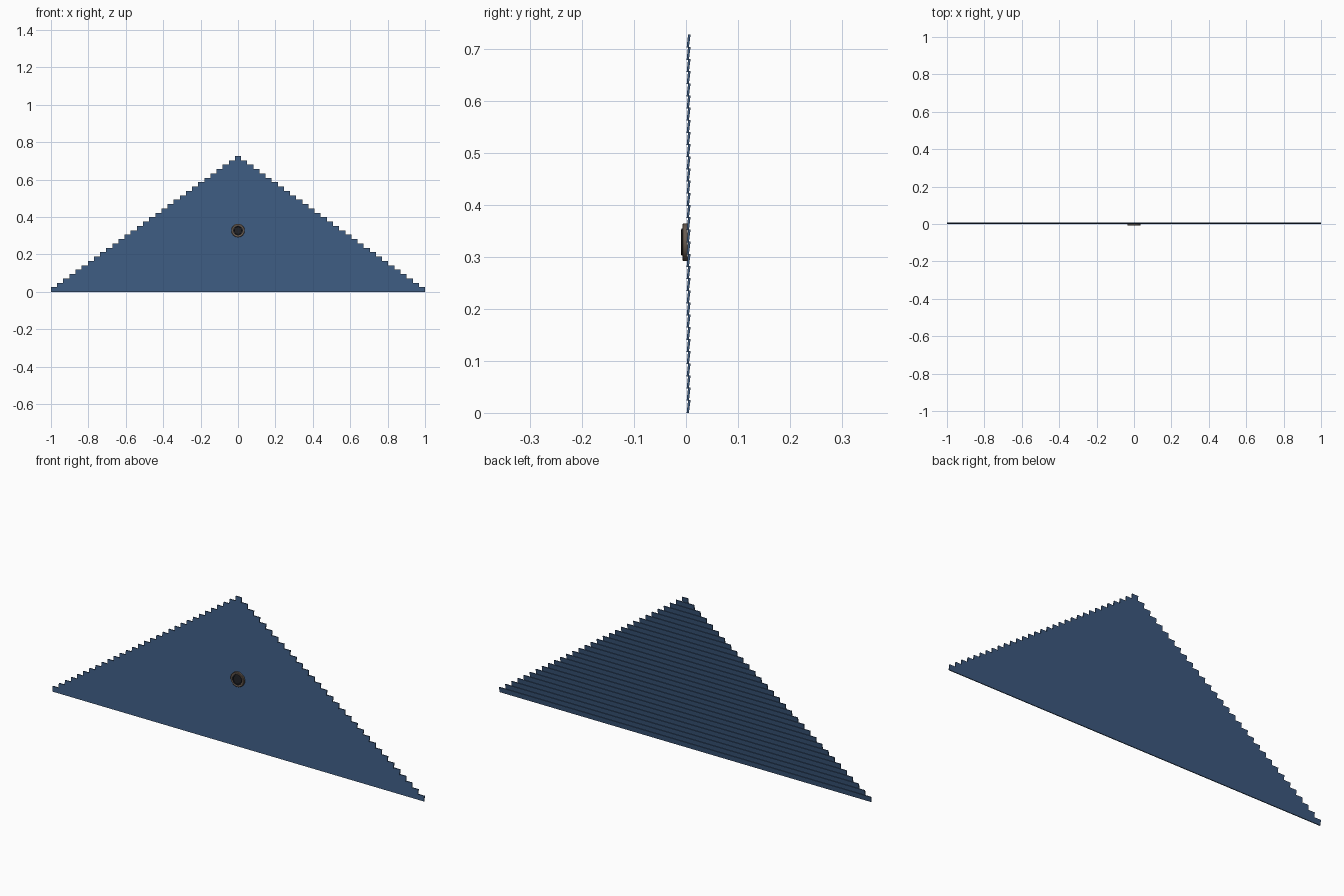
import bpy, bmesh, math

if "Cube" in bpy.data.objects:
    bpy.data.objects.remove(bpy.data.objects["Cube"])

def material(name, rgb):
    m = bpy.data.materials.new(name)
    m.diffuse_color = (*rgb, 1)
    m.use_nodes = True
    m.node_tree.nodes["Principled BSDF"].inputs["Base Color"].default_value = m.diffuse_color
    return m

BLUE = material("blue_paint", (0.045, 0.10, 0.21))
BRONZE = material("bronze", (0.14, 0.105, 0.08))
DARK = material("dark_recess", (0.015, 0.016, 0.02))

def make_object(name, bm, mat):
    bmesh.ops.recalc_face_normals(bm, faces=bm.faces)
    me = bpy.data.meshes.new(name)
    bm.to_mesh(me)
    bm.free()
    me.materials.append(mat)
    ob = bpy.data.objects.new(name, me)
    bpy.context.collection.objects.link(ob)
    return ob

# Lap siding: tilted boards, each narrower than the one below
COUNT, PITCH, HEIGHT = 31, 0.0234, 0.025
bm = bmesh.new()
for i in range(COUNT):
    half = 1 - i * 0.984 / (COUNT - 1)
    z0, z1 = i * PITCH, i * PITCH + HEIGHT
    profile = [(0.0012, z0), (0.0055, z0), (0.0088, z1), (0.0040, z1)]
    left = [bm.verts.new((-half, y, z)) for y, z in profile]
    right = [bm.verts.new((half, y, z)) for y, z in profile]
    bm.faces.new(left)
    bm.faces.new(right[::-1])
    for k in range(4):
        n = (k + 1) % 4
        bm.faces.new((left[k], right[k], right[n], left[n]))
make_object("gable_siding", bm, BLUE)

# Round fixture: revolve (radius, y) profiles around the y axis
def revolve(name, profile, mat, z, sides=32):
    bm = bmesh.new()
    rings = []
    for r, y in profile:
        rings.append([bm.verts.new((r * math.cos(2 * math.pi * s / sides), y,
                                    z + r * math.sin(2 * math.pi * s / sides)))
                      for s in range(sides)])
    for a, b in zip(rings, rings[1:]):
        for s in range(sides):
            t = (s + 1) % sides
            bm.faces.new((a[s], a[t], b[t], b[s]))
    bm.faces.new(rings[0])
    bm.faces.new(rings[-1])
    ob = make_object(name, bm, mat)
    bpy.context.view_layer.objects.active = ob
    ob.select_set(True)
    bpy.ops.object.shade_smooth_by_angle(angle=math.radians(35))
    ob.select_set(False)

revolve("fixture_rim", [(0.036, 0.003), (0.036, -0.0055), (0.034, -0.0072),
                        (0.027, -0.0072), (0.025, -0.006)], BRONZE, 0.328)
revolve("fixture_center", [(0.026, -0.005), (0.026, -0.0085),
                           (0.024, -0.0092), (0.021, -0.0092),
                           (0.020, -0.0075)], DARK, 0.328)
